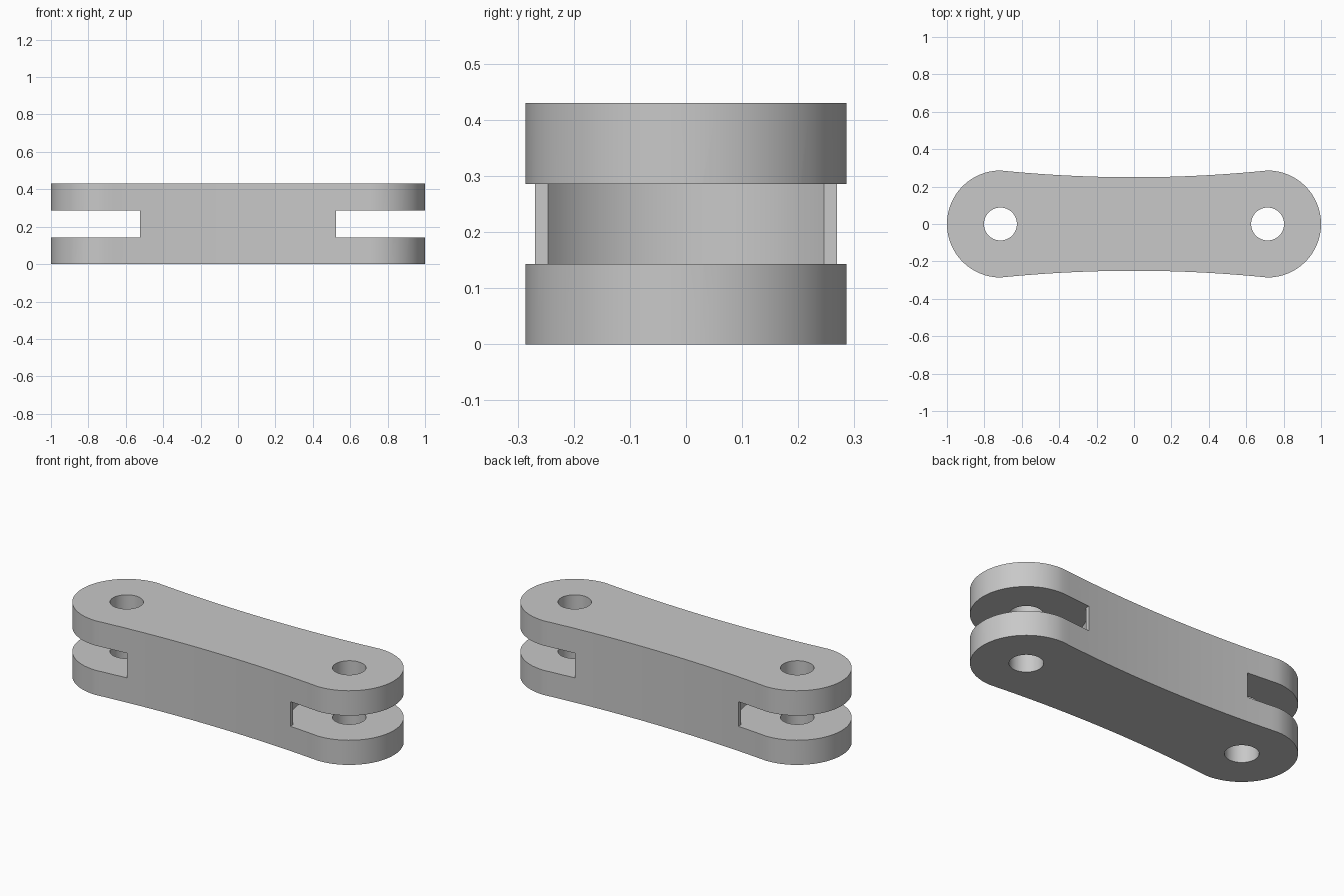
import bpy, bmesh
from math import sin, cos, pi

if "Cube" in bpy.data.objects:
    bpy.data.objects.remove(bpy.data.objects["Cube"])

PIN_X, END_R, WAIST = 0.714, 0.286, 0.25
HEIGHT, LAYER = 0.43, 0.143
HOLE_R, POCKET_R, SLOT_X = 0.088, 0.31, 0.525

grey = bpy.data.materials.new("plain grey")
grey.use_nodes = True
colour = (0.58, 0.58, 0.58, 1)
grey.diffuse_color = colour
grey.node_tree.nodes["Principled BSDF"].inputs["Base Color"].default_value = colour


def prism(name, points, z0, z1):
    """Extrude a closed outline from z0 up to z1."""
    bm = bmesh.new()
    base = bm.faces.new([bm.verts.new((x, y, z0)) for x, y in points])
    top = bmesh.ops.extrude_face_region(bm, geom=[base])["geom"]
    verts = [v for v in top if isinstance(v, bmesh.types.BMVert)]
    bmesh.ops.translate(bm, verts=verts, vec=(0, 0, z1 - z0))
    bmesh.ops.recalc_face_normals(bm, faces=bm.faces)
    mesh = bpy.data.meshes.new(name)
    bm.to_mesh(mesh)
    bm.free()
    obj = bpy.data.objects.new(name, mesh)
    bpy.context.collection.objects.link(obj)
    mesh.materials.append(grey)
    return obj


def circle(x, r, n=64):
    return [(x + r * cos(2 * pi * i / n), r * sin(2 * pi * i / n)) for i in range(n)]


def cut(target, cutter):
    """Subtract the cutter, then discard it."""
    mod = target.modifiers.new("cut", "BOOLEAN")
    mod.operation, mod.solver, mod.object = "DIFFERENCE", "EXACT", cutter
    cutter.hide_render = True
    bpy.context.view_layer.objects.active = target
    bpy.ops.object.modifier_apply(modifier=mod.name)
    bpy.data.objects.remove(cutter)


# Link outline: rounded end, then a shallow waist, repeated by half a turn
N = 32
half = [(PIN_X + END_R * cos(a), END_R * sin(a))
        for a in (pi * (i / N - 0.5) for i in range(N + 1))]
for i in range(1, N):
    t = 1 - 2 * i / N
    half.append((PIN_X * t, WAIST + (END_R - WAIST) * t * t))
link = prism("chain_link", half + [(-x, -y) for x, y in half], 0, HEIGHT)

# Fork slots with round-backed pockets, and pin holes, at both ends
for s in (-1, 1):
    slot = [(s * x, y) for x, y in ((SLOT_X, -0.5), (1.2, -0.5), (1.2, 0.5), (SLOT_X, 0.5))]
    cut(link, prism("slot_cutter", slot, LAYER, 2 * LAYER))
    cut(link, prism("pocket_cutter", circle(s * PIN_X, POCKET_R, 96), LAYER, 2 * LAYER))
    cut(link, prism("hole_cutter", circle(s * PIN_X, HOLE_R), -0.1, HEIGHT + 0.1))

bpy.ops.object.select_all(action="DESELECT")
link.select_set(True)
bpy.context.view_layer.objects.active = link
bpy.ops.object.shade_smooth_by_angle(angle=pi / 6)
